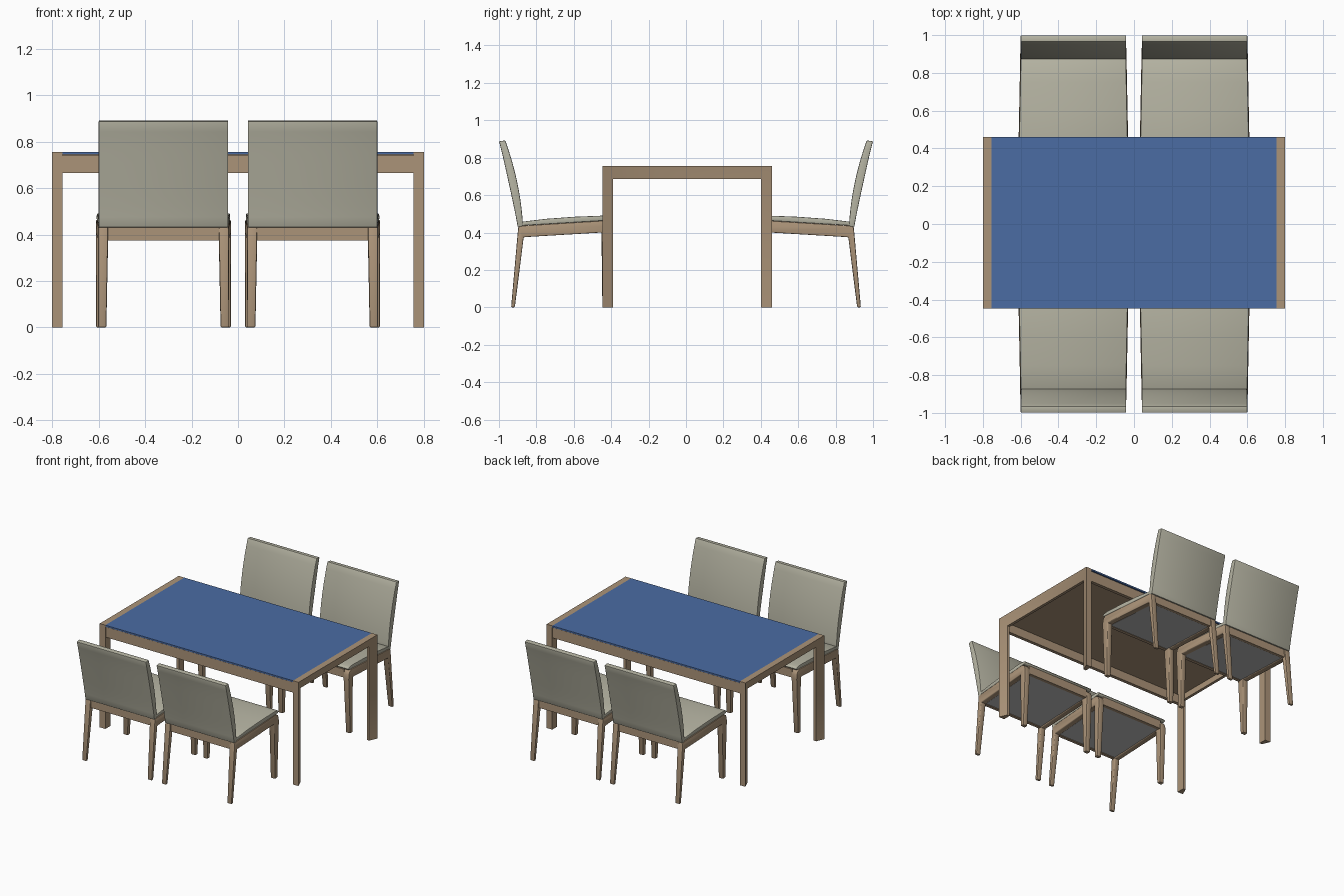
import bpy, bmesh, math
from mathutils import Matrix

if "Cube" in bpy.data.objects:
    bpy.data.objects.remove(bpy.data.objects["Cube"])


def material(name, rgb):
    m = bpy.data.materials.new(name)
    m.diffuse_color = (*rgb, 1)
    m.use_nodes = True
    m.node_tree.nodes["Principled BSDF"].inputs["Base Color"].default_value = m.diffuse_color
    return m


WOOD = material("warm wood", (0.41, 0.295, 0.19))
FABRIC = material("beige fabric", (0.46, 0.45, 0.36))
BLUE = material("blue glass", (0.07, 0.15, 0.37))
GREY = material("grey lining", (0.5, 0.5, 0.5))


def finish(name, bm, mat, bevel=0.0, place=Matrix()):
    bmesh.ops.recalc_face_normals(bm, faces=bm.faces)
    me = bpy.data.meshes.new(name)
    bm.to_mesh(me)
    bm.free()
    ob = bpy.data.objects.new(name, me)
    bpy.context.collection.objects.link(ob)
    me.materials.append(mat)
    ob.matrix_world = place
    bpy.ops.object.select_all(action='DESELECT')
    ob.select_set(True)
    bpy.context.view_layer.objects.active = ob
    if bevel:
        b = ob.modifiers.new("soft edges", 'BEVEL')
        b.width, b.segments, b.limit_method = bevel, 2, 'ANGLE'
        b.angle_limit = math.radians(40)
        bpy.ops.object.modifier_apply(modifier=b.name)
    bpy.ops.object.shade_smooth_by_angle(angle=math.radians(35))
    return ob


def prism(points, x0, x1):
    """Extrude a (y, z) outline along x."""
    bm = bmesh.new()
    a = [bm.verts.new((x0, y, z)) for y, z in points]
    b = [bm.verts.new((x1, y, z)) for y, z in points]
    bm.faces.new(a)
    bm.faces.new(b[::-1])
    n = len(a)
    for i in range(n):
        bm.faces.new((a[i], a[(i + 1) % n], b[(i + 1) % n], b[i]))
    return bm


def box(name, mat, x0, x1, y0, y1, z0, z1, place=Matrix()):
    return finish(name, prism([(y0, z0), (y1, z0), (y1, z1), (y0, z1)], x0, x1), mat, 0, place)


# ---------- Table ----------
Y0, Y1, TOP = -0.447, 0.46, 0.755


def end_frame(name, s):
    """Mitred U frame whose outer face slopes in towards the opening."""
    outer = [(Y0, 0), (Y0, TOP), (Y1, TOP), (Y1, 0)]
    inner = [(Y0 + 0.058, 0), (Y0 + 0.058, TOP - 0.07), (Y1 - 0.058, TOP - 0.07), (Y1 - 0.058, 0)]
    bm = bmesh.new()
    rings = []
    for o, i in zip(outer, inner):
        rings.append([bm.verts.new((s * x, *p)) for x, p in
                      ((0.755, o), (0.80, o), (0.775, i), (0.755, i))])
    for r, q in zip(rings, rings[1:]):
        for k in range(4):
            bm.faces.new((r[k], r[(k + 1) % 4], q[(k + 1) % 4], q[k]))
    bm.faces.new(rings[0])
    bm.faces.new(rings[-1])
    finish(name, bm, WOOD)


end_frame("table_end_frame_right", 1)
end_frame("table_end_frame_left", -1)
box("table_apron_front", WOOD, -0.756, 0.756, Y0 + 0.006, Y0 + 0.03, 0.665, 0.74)
box("table_apron_back", WOOD, -0.756, 0.756, Y1 - 0.03, Y1 - 0.006, 0.665, 0.74)
box("table_under_panel", WOOD, -0.755, 0.755, Y0 + 0.025, Y1 - 0.025, 0.728, 0.744)
box("table_top", BLUE, -0.755, 0.755, Y0, Y1, 0.744, TOP)

# ---------- Chairs ----------
SIDE = [(-0.935, 0), (-0.915, 0), (-0.868, 0.375), (-0.452, 0.40), (-0.447, 0), (-0.418, 0),
        (-0.40, 0.40), (-0.402, 0.432), (-0.412, 0.453), (-0.432, 0.464), (-0.87, 0.437),
        (-0.897, 0.43)]
SEAT = [(-0.875, 0.437), (-0.432, 0.464), (-0.41, 0.464), (-0.40, 0.474), (-0.41, 0.486),
        (-0.45, 0.49), (-0.6, 0.484), (-0.75, 0.473), (-0.875, 0.458)]
LINING = [(-0.875, 0.379), (-0.42, 0.405), (-0.42, 0.413), (-0.875, 0.387)]
W = 0.278


def widen(bm):
    """The seat is slightly wider at its front."""
    for v in bm.verts:
        v.co.x *= 1 + 0.035 * max(0, (v.co.y + 0.9) / 0.5)
    return bm


def back_outline():
    """Curved backrest: sweep a thin section up a bending line."""
    front, rear = [], []
    n = 10
    for i in range(n + 1):
        t = i / n
        y = -0.871 - 0.025 * t - 0.07 * t * t
        front.append((y, 0.432 + 0.46 * t))
        rear.append((y - 0.029 - 0.014 * math.sin(math.pi * t) - 0.005 * t,
                     0.43 + 0.458 * t))
    return front + rear[::-1]


def chair(tag, place):
    for s, side in ((-1, "left"), (1, "right")):
        bm = prism(SIDE, s * (W + 0.003), s * (W - 0.04))
        for v in bm.verts:  # legs get slimmer towards the floor
            if v.co.z < 0.1 and abs(v.co.x) < W - 0.01:
                v.co.x += s * 0.008
        finish(f"{tag}_{side}_legs_and_rail", widen(bm), WOOD, 0.006, place)
    box(tag + "_rear_rail", WOOD, -W + 0.03, W - 0.03, -0.89, -0.868, 0.375, 0.432, place)
    box(tag + "_front_rail", WOOD, -W + 0.03, W - 0.03, -0.43, -0.406, 0.402, 0.462, place)
    finish(tag + "_seat_lining", widen(prism(LINING, -W + 0.03, W - 0.03)), GREY, 0, place)
    finish(tag + "_seat", widen(prism(SEAT, -W, W)), FABRIC, 0.004, place)
    finish(tag + "_backrest", prism(back_outline(), -W - 0.001, W + 0.001), FABRIC, 0.005, place)


for sx, side in ((-1, "left"), (1, "right")):
    shift = Matrix.Translation((sx * 0.321, 0, 0))
    chair(f"front_{side}_chair", shift)
    chair(f"back_{side}_chair", shift @ Matrix.Rotation(math.pi, 4, 'Z'))
